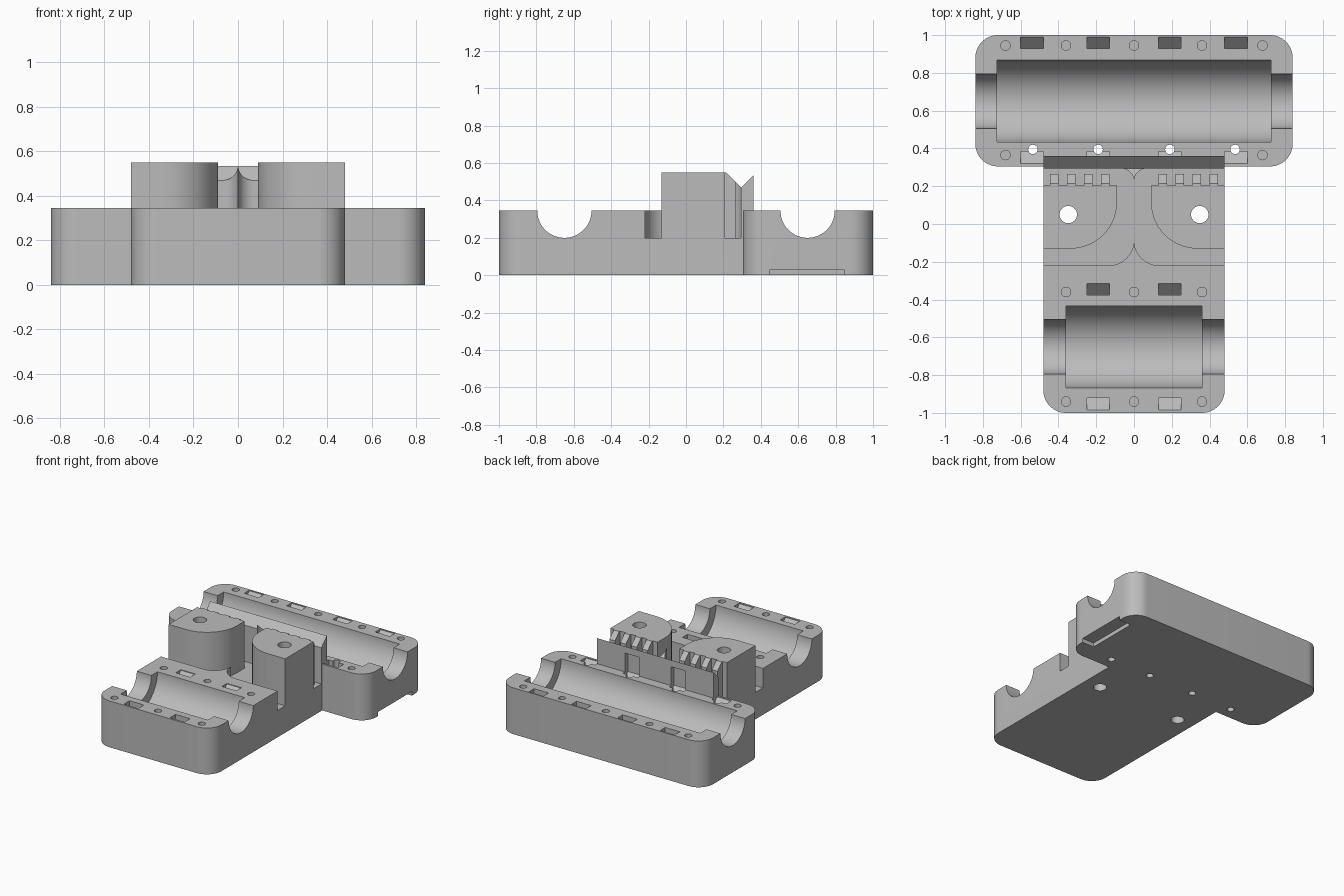
import bpy, bmesh
from math import pi, cos, sin
from mathutils import Vector

cube = bpy.data.objects.get("Cube")
if cube:
    bpy.data.objects.remove(cube, do_unlink=True)

grey = bpy.data.materials.new("plain grey")
grey.use_nodes = True
grey.diffuse_color = (0.5, 0.5, 0.5, 1)
grey.node_tree.nodes["Principled BSDF"].inputs["Base Color"].default_value = (0.5, 0.5, 0.5, 1)

TOP, FLOOR, PEAK = 0.345, 0.2, 0.55   # deck, channel floor and tower heights
HALF, WIDE = 0.48, 0.84               # half widths of stem and back block


def prism(name, pts, lo, hi, axis="z"):
    """Extrude a closed profile: (x, y) along z, or (y, z) along x."""
    place = (lambda p, t: (p[0], p[1], t)) if axis == "z" else (lambda p, t: (t, p[0], p[1]))
    bm = bmesh.new()
    face = bm.faces.new([bm.verts.new(place(p, lo)) for p in pts])
    new = bmesh.ops.extrude_face_region(bm, geom=[face])["geom"]
    shift = Vector(place((0, 0), hi - lo))
    bmesh.ops.translate(bm, vec=shift, verts=[v for v in new if isinstance(v, bmesh.types.BMVert)])
    bmesh.ops.recalc_face_normals(bm, faces=bm.faces)
    mesh = bpy.data.meshes.new(name)
    bm.to_mesh(mesh)
    bm.free()
    ob = bpy.data.objects.new(name, mesh)
    bpy.context.collection.objects.link(ob)
    mesh.materials.append(grey)
    return ob


def arc(cx, cy, r, a0, a1, n=14):
    """Points on an arc, angles in quarter turns."""
    angles = [(a0 + (a1 - a0) * i / n) * pi / 2 for i in range(n + 1)]
    return [(cx + r * cos(a), cy + r * sin(a)) for a in angles]


def circle(cx, cy, r, n=32):
    return arc(cx, cy, r, 0, 4, n)[:-1]


def rect(x0, x1, y0, y1):
    return [(x0, y0), (x1, y0), (x1, y1), (x0, y1)]


def flip(pts):
    return [(-x, y) for x, y in reversed(pts)]


def boolean(ob, other, operation="DIFFERENCE"):
    mod = ob.modifiers.new("cut", "BOOLEAN")
    mod.operation, mod.solver, mod.object = operation, "EXACT", other
    bpy.context.view_layer.objects.active = ob
    bpy.ops.object.modifier_apply(modifier=mod.name)


def cut(targets, *args):
    tool = prism("cutter", *args)
    for ob in targets:
        boolean(ob, tool)
    bpy.data.objects.remove(tool, do_unlink=True)


# Base: wide back block with a narrower stem towards the front
R = 0.12
right = (arc(HALF - R, -1 + R, R, -1, 0) + [(HALF, 0.305)]
         + arc(WIDE - R, 0.305 + R, R, -1, 0) + arc(WIDE - R, 1 - R, R, 0, 1))
base = prism("base", right + flip(right), 0, TOP)
cut([base], rect(-0.6, 0.6, -0.22, 0.295), FLOOR, 1)

# Pointed divider at the front of the channel
side = arc(0.135, -0.085, 0.135, 3, 2)
divider = prism("front_divider", side + flip(side)[1:], FLOOR, TOP)

# Deflector wall with its pointed divider
side = arc(0.07, 0.225, 0.07, 2, 1) + [(HALF, 0.295), (HALF, 0.36)]
wall = prism("deflector_wall", side + flip(side)[:-1], FLOOR, PEAK)

# Two towers with a rounded inner corner and a row of teeth at the back
plan = arc(0.335, 0.115, 0.245, 3, 2) + [(0.09, 0.205), (HALF, 0.205), (HALF, -0.13)]
towers = []
for name, turn in (("left_tower", list), ("right_tower", flip)):
    tower = prism(name, turn(plan), FLOOR, PEAK)
    for i in range(4):
        x = 0.13 + i * 0.09
        tooth = prism("tooth", turn(rect(x, x + 0.045, 0.19, 0.265)), FLOOR, PEAK)
        boolean(tower, tooth, "UNION")
        bpy.data.objects.remove(tooth, do_unlink=True)
    towers.append(tower)

# V groove along the back of the towers and the top of the wall
cut(towers + [wall], [(0.295, 0.47), (0.395, 0.57), (0.195, 0.57)], -0.7, 0.7, "x")

# Round troughs with narrower open ends
for y, length, through in ((0.65, 0.725, 0.9), (-0.65, 0.36, 0.6)):
    cut([base], circle(y, TOP, 0.217, 96), -length, length, "x")
    cut([base], circle(y, TOP, 0.145, 72), -through, through, "x")

# Bolt holes through the towers
for x in (-0.348, 0.348):
    cut([base] + towers, circle(x, 0.05, 0.046), -0.1, 1)

# Small vent holes through the base
for x in (-0.535, -0.19, 0.19, 0.535):
    cut([base], circle(x, 0.395, 0.025, 24), -0.1, 1)

# Blind locating holes
rows = ((0.945, (-0.68, -0.36, 0, 0.36, 0.68)), (0.365, (-0.68, 0.68)),
        (-0.36, (-0.36, 0, 0.36)), (-0.94, (-0.36, 0, 0.36)))
for y, xs in rows:
    for x in xs:
        cut([base], circle(x, y, 0.025, 24), TOP - 0.06, 0.4)

# Snap pockets with ramped floors; the sign gives the side that is deep
four, two = (-0.54, -0.19, 0.19, 0.54), (-0.19, 0.19)
for y0, y1, sign, xs in ((0.93, 0.99, -1, four), (0.32, 0.385, 1, four),
                         (-0.375, -0.315, -1, two), (-0.985, -0.92, 1, two)):
    shallow, deep = TOP - 0.005, TOP - 0.065
    a, b = (deep, shallow) if sign < 0 else (shallow, deep)
    for x in xs:
        cut([base], [(y0, a), (y1, b), (y1, 0.4), (y0, 0.4)], x - 0.06, x + 0.06, "x")

# Clearance notches in the back of the wall
for x in two:
    cut([wall], rect(x - 0.06, x + 0.06, 0.325, 0.4), 0.1, 0.485)

# Shallow recess under the left end
cut([base], rect(0.74, 0.9, 0.45, 0.845), -0.1, 0.03)

# Smooth shading with sharp edges kept
bpy.ops.object.select_all(action="DESELECT")
for ob in [base, divider, wall] + towers:
    ob.select_set(True)
bpy.context.view_layer.objects.active = base
bpy.ops.object.shade_smooth_by_angle(angle=pi / 6)
